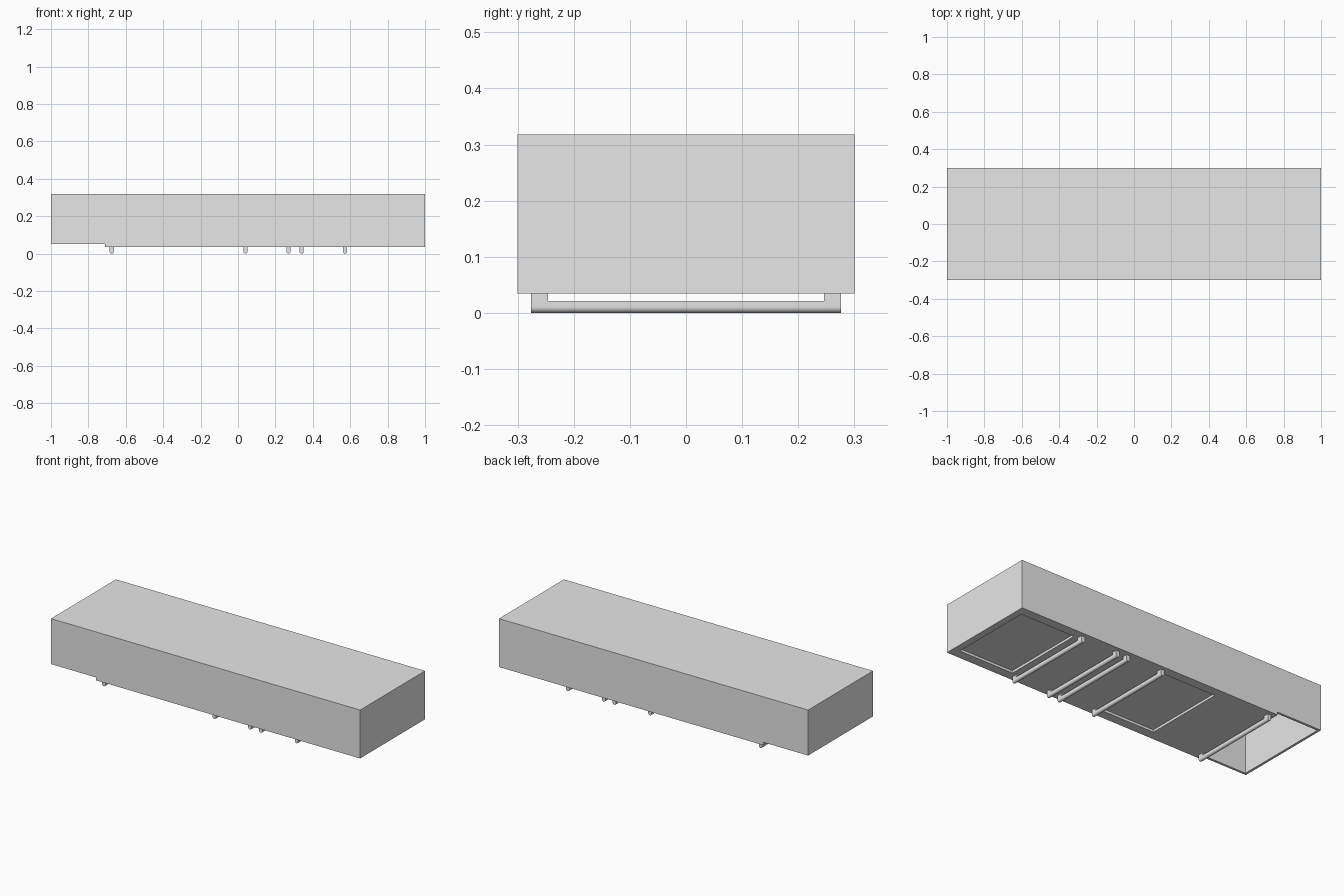
import bpy, bmesh, math

cube = bpy.data.objects.get("Cube")
if cube:
    bpy.data.objects.remove(cube, do_unlink=True)

grey = bpy.data.materials.new("light_grey")
grey.use_nodes = True
colour = (0.8, 0.8, 0.8, 1)
grey.diffuse_color = colour
grey.node_tree.nodes["Principled BSDF"].inputs["Base Color"].default_value = colour


def finish(name, bm):
    bmesh.ops.recalc_face_normals(bm, faces=bm.faces)
    mesh = bpy.data.meshes.new(name)
    bm.to_mesh(mesh)
    bm.free()
    mesh.materials.append(grey)
    obj = bpy.data.objects.new(name, mesh)
    bpy.context.collection.objects.link(obj)
    return obj


def prism(bm, profile, y0, y1):
    """Extrude an x-z outline along y."""
    a = [bm.verts.new((x, y0, z)) for x, z in profile]
    b = [bm.verts.new((x, y1, z)) for x, z in profile]
    bm.faces.new(a)
    bm.faces.new(b[::-1])
    n = len(a)
    for i in range(n):
        j = (i + 1) % n
        bm.faces.new((a[i], b[i], b[j], a[j]))


def rect(x0, x1, z0, z1):
    return [(x0, z0), (x1, z0), (x1, z1), (x0, z1)]


def box(name, x0, x1, y, z0, z1):
    bm = bmesh.new()
    prism(bm, rect(x0, x1, z0, z1), -y, y)
    return finish(name, bm)


def select_only(obj):
    bpy.ops.object.select_all(action='DESELECT')
    obj.select_set(True)
    bpy.context.view_layer.objects.active = obj


BOTTOM, STEP, TOP = 0.035, 0.052, 0.318

# Hollow casing, open underneath
bm = bmesh.new()
prism(bm, rect(-1, 1, STEP, TOP), -0.3, 0.3)
bmesh.ops.recalc_face_normals(bm, faces=bm.faces)
under = [f for f in bm.faces if f.normal.z < -0.5]
bmesh.ops.delete(bm, geom=under, context='FACES_ONLY')
casing = finish("casing", bm)
solid = casing.modifiers.new("wall", 'SOLIDIFY')
solid.thickness = 0.014
solid.offset = -1
solid.use_even_offset = True
select_only(casing)
bpy.ops.object.modifier_apply(modifier=solid.name)

# Front panel closing most of the open side, with two shallow recesses
panel = box("panel", -0.71, 1, 0.3, BOTTOM, STEP)
for x0, x1 in [(0.608, 0.96), (-0.335, 0.008)]:
    cutter = box("recess_cutter", x0, x1, 0.245, 0.01, BOTTOM + 0.014)
    cutter.hide_render = True
    cut = panel.modifiers.new("recess", 'BOOLEAN')
    cut.operation = 'DIFFERENCE'
    cut.solver = 'EXACT'
    cut.object = cutter
    select_only(panel)
    bpy.ops.object.modifier_apply(modifier=cut.name)
    bpy.data.objects.remove(cutter, do_unlink=True)

# Long rounded handles standing on two end mounts
R = 0.011
for i, x in enumerate([0.572, 0.34, 0.27, 0.04, -0.675]):
    arc = [(x + R * math.cos(a), R + R * math.sin(a))
           for a in (math.pi * (1 + k / 12) for k in range(13))]
    bm = bmesh.new()
    prism(bm, arc + [(x + R, 0.021), (x - R, 0.021)], -0.246, 0.246)
    for y0, y1 in [(-0.276, -0.246), (0.246, 0.276)]:
        prism(bm, arc + [(x + R, BOTTOM), (x - R, BOTTOM)], y0, y1)
    handle = finish(f"handle_{i + 1}", bm)
    select_only(handle)
    bpy.ops.object.shade_smooth_by_angle(angle=math.radians(35))
